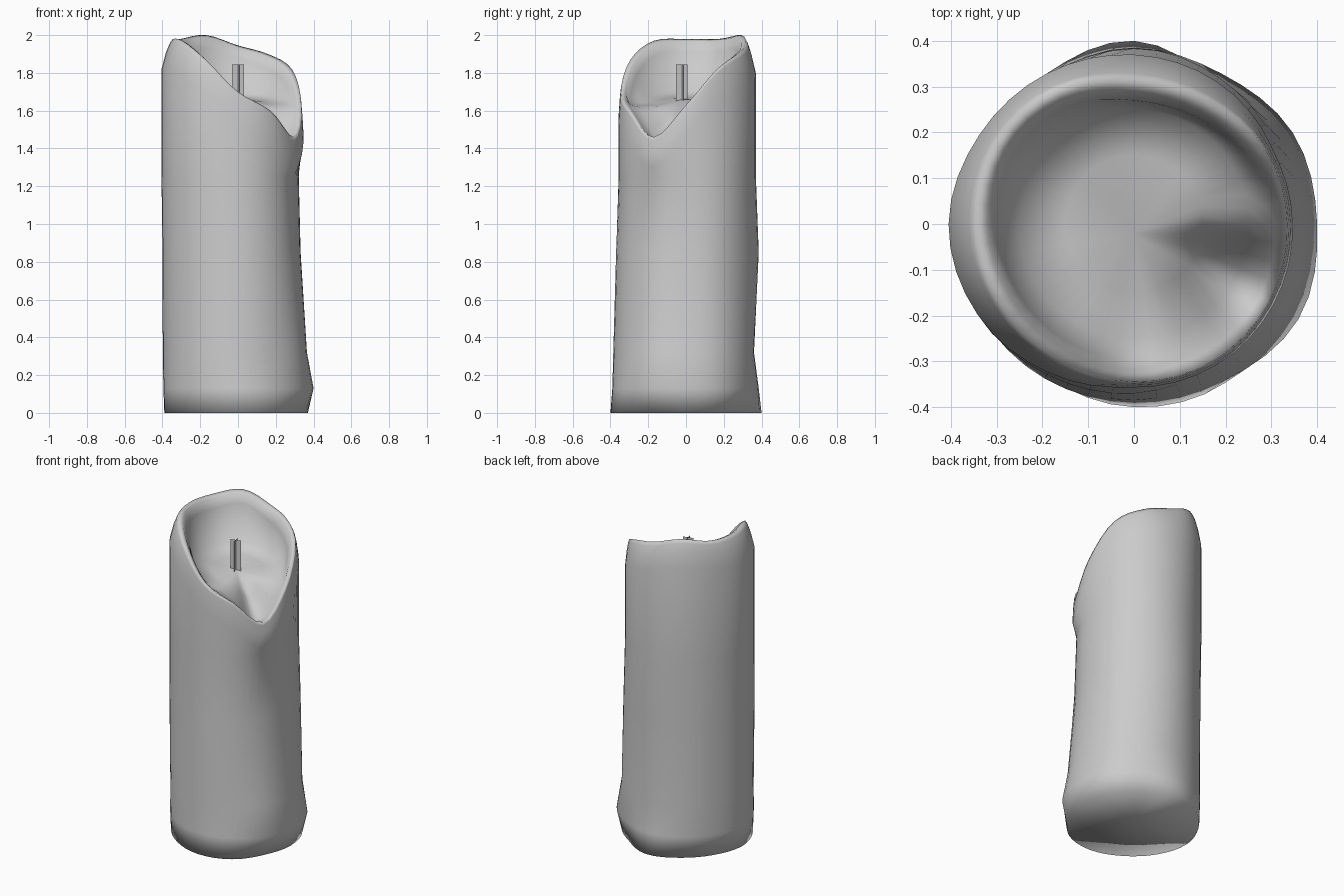
import bpy, bmesh, math

if "Cube" in bpy.data.objects:
    bpy.data.objects.remove(bpy.data.objects["Cube"])

N = 48  # segments around the candle

# Radii every 30 degrees (starting at +x, counter-clockwise) for body heights
BODY = [
    (0.00, [.37, .37, .36, .40, .38, .375, .39, .385, .385, .40, .40, .37]),
    (0.13, [.40, .40, .38, .385, .38, .38, .395, .39, .39, .39, .395, .415]),
    (0.32, [.365, .37, .365, .36, .375, .38, .398, .39, .385, .385, .38, .38]),
    (0.85, [.33, .355, .37, .385, .375, .385, .40, .395, .38, .37, .355, .335]),
    (1.25, [.32, .345, .36, .37, .38, .39, .405, .395, .375, .355, .34, .325]),
]
RIM_Z = [1.63, 1.82, 1.90, 1.945, 2.0, 1.98, 1.98, 1.97, 1.87, 1.70, 1.60, 1.46]
RIM_R = [.335, .33, .315, .315, .34, .35, .345, .34, .34, .345, .345, .34]


def around(vals, i):
    """Smooth periodic interpolation of values around the candle."""
    n = len(vals)
    t = i / N * n
    k = int(t)
    f = t - k
    a, b, c, d = (vals[(k + j) % n] for j in (-1, 0, 1, 2))
    return b + .5 * f * (c - a + f * (2*a - 5*b + 4*c - d + f * (3*(b - c) + d - a)))


def column(i):
    """Profile (radius, height) from the base, over the rim, into the hollow."""
    pts = [(around(r, i), z) for z, r in BODY]
    body, rr, rz = pts[-1][0], around(RIM_R, i), around(RIM_Z, i)
    bulge = max(body, rr + .012)
    edge = min(rz - .03, 1.61 + .25 * (rz - 1.61))
    pts += [(bulge, rz - .16), (bulge * .6 + rr * .4, rz - .07),
            (bulge * .25 + rr * .75, rz - .02), (rr, rz),
            (rr - .025, rz - .012), (rr - .045, max(rz - .07, edge + .01)),
            (.25, edge), (.15, .5 * edge + .5 * 1.63)]
    return pts


def make_object(name, bm):
    mesh = bpy.data.meshes.new(name)
    bm.to_mesh(mesh)
    bm.free()
    obj = bpy.data.objects.new(name, mesh)
    bpy.context.collection.objects.link(obj)
    return obj


# Wax body: skin the columns, then close the base and the pool floor
bm = bmesh.new()
cols = []
for i in range(N):
    a = 2 * math.pi * i / N
    cols.append([bm.verts.new((r * math.cos(a), r * math.sin(a), z)) for r, z in column(i)])
base = bm.verts.new((0, 0, 0))
pool = bm.verts.new((0, -.02, 1.66))
for i in range(N):
    p, q = cols[i], cols[(i + 1) % N]
    for j in range(len(p) - 1):
        bm.faces.new((p[j], q[j], q[j + 1], p[j + 1]))
    bm.faces.new((base, q[0], p[0]))
    bm.faces.new((p[-1], q[-1], pool))
for f in bm.faces:
    f.smooth = True
make_object("candle_wax", bm)

# Wick: two crossed flat strips
bm = bmesh.new()
for deg in (15, 105):
    dx, dy = .032 * math.cos(math.radians(deg)), .032 * math.sin(math.radians(deg))
    bm.faces.new([bm.verts.new((s * dx, -.022 + s * dy, z))
                  for s, z in ((-1, 1.64), (1, 1.64), (1, 1.845), (-1, 1.845))])
make_object("wick", bm)
